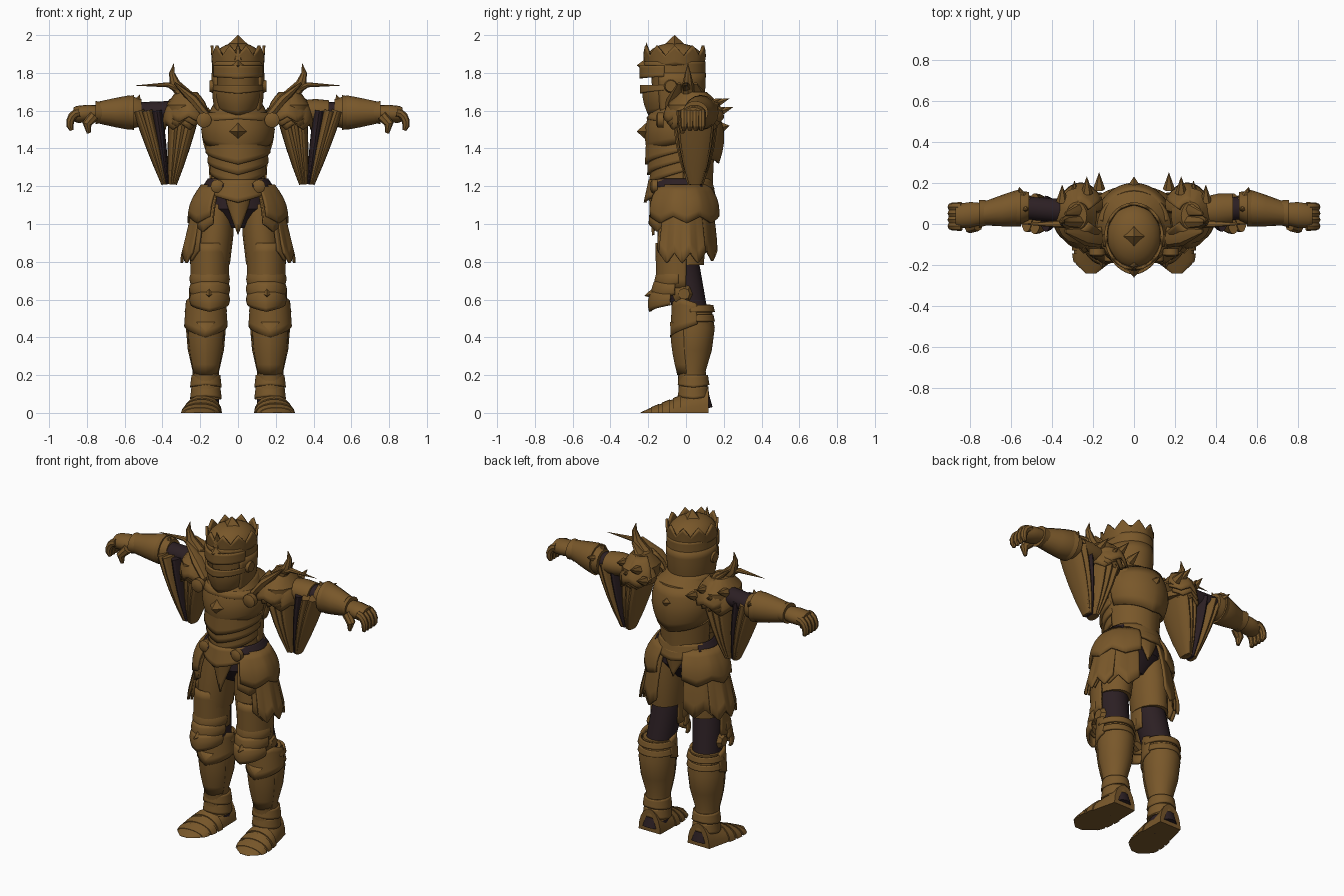
import bpy, bmesh, math
from mathutils import Vector

cube = bpy.data.objects.get("Cube")
if cube:
    bpy.data.objects.remove(cube)


def material(name, colour):
    mat = bpy.data.materials.new(name)
    mat.use_nodes = True
    mat.diffuse_color = (*colour, 1)
    shader = mat.node_tree.nodes["Principled BSDF"]
    shader.inputs["Base Color"].default_value = (*colour, 1)
    return mat


def vec(*parts):
    return Vector(parts)


bronze = material("aged bronze", (.19, .096, .023))
cloth = material("dark cloth", (.025, .014, .017))
ACROSS, DEPTH, UP = vec(1, 0, 0), vec(0, 1, 0), vec(0, 0, 1)
SIDE, BACK, ALL_ROUND = 90, 180, 180


def finish(name, bm, mat, mirror, thickness=0):
    """Turn a bmesh into an object, optionally thickened and mirrored."""
    mesh = bpy.data.meshes.new(name)
    bm.to_mesh(mesh)
    bm.free()
    mesh.materials.append(mat)
    mesh.polygons.foreach_set("use_smooth", [True] * len(mesh.polygons))
    mesh.set_sharp_from_angle(angle=math.radians(32))
    part = bpy.data.objects.new(name, mesh)
    bpy.context.collection.objects.link(part)
    if thickness:
        part.modifiers.new("Thickness", "SOLIDIFY").thickness = thickness
    if mirror:
        part.modifiers.new("Mirror", "MIRROR")


def tube(name, path, radii, flat=1, heights=None, mat=bronze, mirror=True,
         across=DEPTH, sides=16):
    """Closed body along a path; each section is a radius wide and flat * radius high."""
    bm, rows, last = bmesh.new(), [], len(path) - 1
    for i, (point, radius) in enumerate(zip(path, radii)):
        along = path[min(i + 1, last)] - path[max(i - 1, 0)]
        up = along.cross(across).normalized()
        height = heights[i] if heights else radius * flat
        row = []
        for j in range(sides):
            turn = math.tau * j / sides
            spot = point + across * radius * math.cos(turn) + up * height * math.sin(turn)
            spot.z = max(spot.z, 0)
            row.append(bm.verts.new(spot))
        rows.append(row)
    for a, b in zip(rows, rows[1:]):
        for j in range(sides):
            k = (j + 1) % sides
            bm.faces.new((a[j], a[k], b[k], b[j]))
    bm.faces.new(rows[0])
    bm.faces.new(rows[-1])
    bmesh.ops.recalc_face_normals(bm, faces=bm.faces)
    finish(name, bm, mat, mirror)


def spike(name, base, point, radius, across=ACROSS, mirror=True, sides=6):
    tube(name, [base, point], [radius, .001], across=across, mirror=mirror, sides=sides)


def rondel(name, centre, radius):
    tube(name, [centre + DEPTH * .03, centre, centre - DEPTH * .01],
         [radius, radius, radius / 2], across=ACROSS)


def zigzag(s, count):
    return 1 - abs(2 * (s * count % 1) - 1)


def plate(name, centre, top, bottom, sweep, facing=0, deep=1, mat=bronze, mirror=False,
          tip=0, tips=1, peak=0, peaks=1, bulge=0, ridge=0):
    """Curved armour plate about an upright axis; top and bottom are (radius, height)."""
    bm, rows, steps = bmesh.new(), [], 5
    columns = 40 // (2 * tips) * 2 * tips
    for i in range(steps + 1):
        t, row = i / steps, []
        radius, level = Vector(top).lerp(Vector(bottom), t)
        for j in range(columns + 1):
            s = j / columns
            turn = math.radians(facing - sweep + 2 * sweep * s)
            out = bulge * math.sin(math.pi * t) + ridge * zigzag(s, 1)
            z = level - tip * t * zigzag(s, tips) + peak * (1 - t) * zigzag(s, peaks)
            row.append(bm.verts.new((centre.x + (radius + out) * math.sin(turn),
                                     centre.y - (radius * deep + out) * math.cos(turn), z)))
        rows.append(row)
    for a, b in zip(rows, rows[1:]):
        for j in range(columns):
            bm.faces.new((a[j], b[j], b[j + 1], a[j + 1]))
    bmesh.ops.remove_doubles(bm, verts=bm.verts, dist=.0001)
    finish(name, bm, mat, mirror, thickness=.014)


# Joints that the parts hang on
head, body = vec(0, -.06, 0), vec(0, -.02, 0)
waist, chest, neck = vec(0, -.02, 1.27), vec(0, 0, 1.5), vec(0, -.03, 1.63)
hip, knee = vec(.11, -.02, 1.1), vec(.15, -.03, .65)
calf, shin, ankle = vec(.17, .04, .45), vec(.17, .03, .22), vec(.17, .04, .1)
shoulder, elbow = vec(.2, .05, 1.6), vec(.55, .08, 1.59)
wrist, knuckle = vec(.74, .05, 1.59), vec(.85, .04, 1.58)
pauldron = vec(.28, .04, 1.7)

# Helmet: recessed face, visor, neck guard, crown and dome
tube("helmet_core", [head + UP * 1.6, head + UP * 1.88], [.1, .12], flat=1.1,
     mirror=False, across=ACROSS, sides=24)
plate("helmet_back", head, (.14, 1.8), (.12, 1.57), sweep=122, facing=BACK, deep=1.18, bulge=.006)
plate("visor", head, (.132, 1.72), (.1, 1.6), sweep=80, deep=1.12, tip=.03, bulge=.01, ridge=.025)
plate("visor_rim", head, (.138, 1.735), (.138, 1.71), sweep=75, deep=1.15, tip=.02, ridge=.025)
plate("brow", head, (.138, 1.86), (.138, 1.785), sweep=ALL_ROUND, deep=1.18)
plate("brow_peak", head, (.14, 1.84), (.14, 1.78), sweep=70, deep=1.16, tip=.01, ridge=.025)
plate("crown", head, (.145, 1.89), (.138, 1.84), sweep=ALL_ROUND, deep=1.14, peak=.055, peaks=10)
dome = [math.radians(angle) for angle in range(0, 90, 15)]
tube("helmet_dome", [head + UP * (1.86 + math.sin(a) / 10) for a in dome],
     [.135 * math.cos(a) for a in dome], flat=1.18, mirror=False, across=ACROSS, sides=24)
spike("dome_point", head + UP * 1.93, head + UP * 2, .075, mirror=False, sides=4)
spike("front_crown_horn", vec(0, -.2, 1.87), vec(0, -.21, 1.96), .03, mirror=False)
spike("forehead_gem", vec(0, -.2, 1.84), vec(0, -.26, 1.84), .045, mirror=False, sides=4)
tube("visor_hinge", [vec(.12, -.08, 1.73), vec(.15, -.08, 1.73)], [.04, .03])

# Torso: core, collar, breastplate, belly lames and backplates
tube("torso_core", [body + UP * 1.16, waist, chest, chest.lerp(neck, .5), neck],
     [.165, .135, .195, .18, .11], mirror=False, across=ACROSS, sides=28)
plate("collar", neck, (.125, 1.645), (.18, 1.56), sweep=ALL_ROUND, tip=.02, tips=2)
plate("breastplate", chest, (.17, 1.59), (.18, 1.43), sweep=85, deep=1.05, tip=.05,
      bulge=.02, ridge=.015)
for i in range(4):
    level, radius = 1.46 - i * .055, .172 - i * .011
    plate("belly_lame", body, (radius - .006, level), (radius, level - .07),
          sweep=95, deep=1.06, tip=.075, ridge=.015)
plate("backplate", chest, (.16, 1.6), (.165, 1.37), sweep=85, facing=BACK,
      tip=.05, bulge=.03, ridge=.01)
plate("lower_backplate", body, (.16, 1.39), (.15, 1.22), sweep=88, facing=BACK, tip=.04, ridge=.01)
spike("chest_gem", vec(0, -.2, 1.49), vec(0, -.26, 1.49), .055, mirror=False, sides=4)
spike("back_stud", vec(0, .18, 1.51), vec(0, .23, 1.52), .035, mirror=False, sides=4)
rondel("chest_rondel", vec(.18, -.15, 1.55), radius=.04)

# Belt and hips
plate("waist_strap", body, (.16, 1.24), (.187, 1.2), sweep=50, facing=75, mat=cloth, mirror=True)
plate("belt", body, (.16, 1.235), (.185, 1.165), sweep=60, deep=1.05, tip=.05, ridge=.01)
plate("rear_belt", body, (.165, 1.24), (.19, 1.165), sweep=65, facing=BACK, deep=.95, tip=.03)
rondel("belt_rondel", vec(.11, -.18, 1.2), radius=.035)
tube("hip_cloth", [body + UP * 1.2, body + UP * 1.08, body + UP * .98], [.17, .18, .08], flat=.8,
     mat=cloth, mirror=False, across=ACROSS)
plate("groin_flap", body, (.17, 1.19), (.15, 1.11), sweep=24, tip=.17, ridge=.01)
plate("rear_flap", body, (.17, 1.19), (.15, 1.12), sweep=22, facing=BACK, tip=.1)

# Skirt of layered tassets
plate("lower_tasset", body, (.21, 1.18), (.285, .86), sweep=56, facing=104, deep=.7,
      mirror=True, tip=.055, tips=4, bulge=.01)
plate("upper_tasset", body, (.195, 1.21), (.268, 1.04), sweep=63, facing=97, deep=.78,
      mirror=True, tip=.035, tips=3, bulge=.02)
plate("front_tasset", body, (.2, 1.18), (.25, 1), sweep=17, facing=50, deep=.85,
      mirror=True, tip=.04, bulge=.01)
plate("hanging_blade", body, (.24, 1.1), (.305, .85), sweep=36, facing=SIDE, deep=.7,
      mirror=True, tip=.055, tips=3)

# Thighs and knees
thigh_end = hip.lerp(knee, .7)
tube("thigh", [hip, hip.lerp(knee, .35), thigh_end], [.09, .1, .095], flat=1.28, across=ACROSS)
tube("knee_cloth", [thigh_end, knee + DEPTH * .03, calf], [.088, .085, .08], flat=1.1,
     mat=cloth, across=ACROSS)
plate("thigh_guard", knee, (.103, .9), (.1, .66), sweep=105, deep=1.2, mirror=True, ridge=.008)
for i in range(3):
    drop, flare = i * .055, i * .004
    plate("knee_lame", knee, (.094 + flare, .75 - drop), (.1 + flare, .68 - drop),
          sweep=85 - 8 * i, deep=1.1 + i / 8, mirror=True, tip=.035, ridge=.02, bulge=.01)
spike("knee_point", vec(.15, -.14, .64), vec(.155, -.22, .62), .045, sides=4)
tube("knee_wing", [vec(.235, -.02, .63), vec(.26, -.01, .63)], [.055, .03], sides=8)

# Greaves and sabatons
tube("greave", [vec(.163, .035, .57), calf, calf.lerp(shin, .5), shin, ankle, ankle - UP * .03],
     [.09, .106, .096, .07, .073, .08], flat=1.06, across=ACROSS, sides=20)
plate("greave_crest", calf, (.105, .58), (.114, .47), sweep=100, mirror=True, tip=.07, ridge=.01,
      peak=.03, peaks=2)
plate("shin_plate", calf, (.11, .48), (.072, .2), sweep=60, mirror=True, ridge=.014, bulge=.01)
for level in (.57, .52):
    plate("calf_band", calf, (.105, level), (.113, level - .035), sweep=100, facing=BACK, mirror=True)
for level in (.2, .14):
    plate("ankle_band", ankle, (.076, level), (.084, level - .05), sweep=ALL_ROUND,
          mirror=True, tip=.015, tips=2)
tube("heel_cloth", [vec(ankle.x, .065, .01), ankle], [.07, .07], flat=1.12, mat=cloth, across=ACROSS)
heel, toe = vec(ankle.x, .12, 0), vec(ankle.x + .04, -.245, 0)


def foot_strip(name, start, end, swell):
    """Part of the foot between two fractions of its length."""
    spans = [start + (end - start) * i / 8 for i in range(9)]
    tube(name, [heel.lerp(toe, t) for t in spans],
         [swell * .125 * math.sqrt(1 - t ** 4) * (.6 + .4 * t) for t in spans],
         heights=[swell * .14 * (1 - t) ** .9 for t in spans], across=ACROSS, sides=20)


foot_strip("sabaton", 0, .99, swell=1)
for i in range(3):
    foot_strip("sabaton_lame", .4 + i * .16, .52 + i * .16, swell=1.08)

# Arms: cloth sleeve, elbow, forearm lames
tube("arm_cloth", [shoulder, elbow, wrist], [.06, .057, .045], flat=.95, mat=cloth)
tube("forearm", [elbow.lerp(wrist, t) for t in (-.2, .15, .5, .95)], [.07, .088, .076, .058],
     flat=1.03)
for i in range(3):
    start, radius = i / 3, .093 - i * .012
    tube("forearm_lame", [elbow.lerp(wrist, start), elbow.lerp(wrist, start + .4)],
         [radius, radius - .016])
tube("wrist_cuff", [elbow.lerp(wrist, .75), wrist + ACROSS * .015], [.056, .068], flat=.9)
spike("elbow_point", vec(.53, .11, 1.61), vec(.56, .18, 1.64), .04)
spike("elbow_crest", vec(.54, .08, 1.63), vec(.52, .07, 1.685), .035, across=DEPTH)
tube("left_upper_arm_guard", [shoulder.lerp(elbow, t) for t in (.4, .6, .8)], [.07, .08, .074],
     flat=.85, mirror=False)

# Hands with curled fingers
tube("hand", [wrist, wrist.lerp(knuckle, .5), knuckle, knuckle + ACROSS * .02],
     [.052, .062, .06, .05], flat=.75)
for i in range(4):
    root = knuckle + vec(-.01, .031 * i - .05, .01)
    bend = [math.radians(angle) for angle in range(0, 126, 25)]
    tube("finger", [root + vec(math.sin(a) * .05, 0, math.cos(a) * .06 - .06) for a in bend],
         [.023, .023, .022, .021, .019, .01], sides=8)
tube("thumb", [vec(.76, -.005, 1.575), vec(.8, -.02, 1.53), vec(.79, -.02, 1.48)],
     [.03, .025, .01], sides=8)


def sleeve_plate(name, x, width, mat=bronze):
    """Flat plate hanging from the arm and narrowing towards the lower end."""
    top, low = vec(x, .05, 1.6), vec(.29 + x / 5, .05, 1.21)
    spans = (0, .25, .5, .75, 1)
    tube(name, [top.lerp(low, t) for t in spans],
         [width * (1 - .65 * t * t) for t in spans], flat=.34, mat=mat)


# Hanging sleeves below the arm
for i in range(3):
    sleeve_plate("inner_sleeve_plate", .24 + i * .045, width=.12 - i * .008)
sleeve_plate("sleeve_cloth", .43, width=.088, mat=cloth)
for i in range(2):
    sleeve_plate("outer_sleeve_plate", .485 + i * .04, width=.1 - i * .01)

# Pauldrons with blades, horns and spikes
for i in range(3):
    plate("pauldron_lame", pauldron + ACROSS * (i * .02 - .02), (.05, 1.7 - i * .015),
          (.12 - i * .012, 1.57 - i * .02), sweep=150, facing=SIDE, deep=1.35,
          mirror=True, tip=.03, tips=5, bulge=.02)
tube("pauldron_core", [pauldron - UP * .17, pauldron - UP * .07, pauldron], [.095, .1, .05],
     flat=1.35, across=ACROSS)
for y in (-.07, .1):
    tube("pauldron_blade", [vec(.17, y, 1.575), vec(.24, y * .8, 1.66), vec(.335, y / 2, 1.745)],
         [.045, .05, .01], flat=.55, sides=8)
tube("shoulder_horn", [vec(.27, .01, 1.67), vec(.335, .01, 1.74), vec(.35, .01, 1.8),
                       vec(.34, .01, 1.85)], [.04, .03, .015, .001], sides=8)
tube("shoulder_spike", [vec(.29, .01, 1.7), vec(.37, 0, 1.737), vec(.545, 0, 1.733)],
     [.035, .018, .001], flat=.75, sides=8)
for i in range(4):
    point = vec(.17 + i * .06, .25 - i * .02, 1.62 + i % 2 * .045)
    spike("rear_pauldron_spike", point - vec(0, .08, .03), point, .03)
